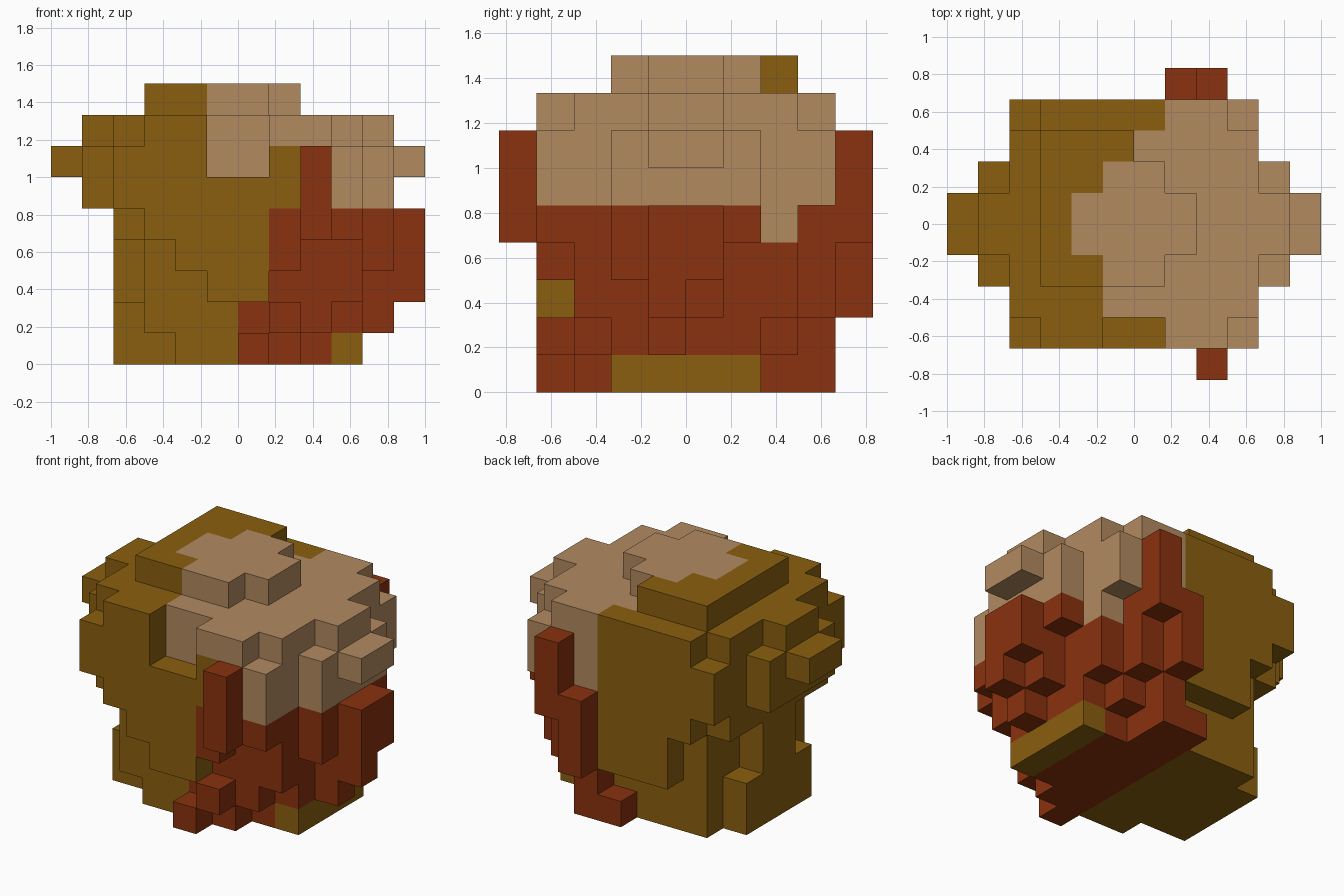
import bpy
import bmesh

cube = bpy.data.objects.get("Cube")
if cube:
    bpy.data.objects.remove(cube, do_unlink=True)

U = 1 / 6  # edge of one block


def material(name, rgb):
    m = bpy.data.materials.new(name)
    m.use_nodes = True
    m.diffuse_color = (*rgb, 1)
    m.node_tree.nodes["Principled BSDF"].inputs["Base Color"].default_value = (*rgb, 1)
    return m


OCHRE = material("ochre", (0.254, 0.114, 0.0048))
TAN = material("tan", (0.445, 0.254, 0.117))
RUST = material("rust", (0.254, 0.032, 0.0044))


def blocks(x0, x1, y0, y1, z0, z1):
    return {(x, y, z) for x in range(x0, x1) for y in range(y0, y1) for z in range(z0, z1)}


def fill(cells, boxes):
    for b in boxes:
        cells |= blocks(*b)


# Each box is x0, x1, y0, y1, z0, z1 in block units
BASE = [
    (-3, 2, -2, 3, 0, 1), (-4, 4, -2, 2, 0, 2), (-2, 2, -3, -2, 0, 1),
    (0, 1, -4, -3, 0, 1), (0, 2, 3, 4, 0, 1),
    (-3, 3, -3, 3, 1, 2), (1, 2, -4, -3, 1, 2), (1, 2, 3, 4, 1, 2),
]
MIDDLE = [
    (-3, 4, -3, 3, 2, 4), (-4, -3, -1, 1, 2, 4), (-4, 4, -3, 3, 4, 5),
    (-1, 1, -4, -3, 2, 3), (-2, 2, -4, -3, 3, 4), (-3, 4, -4, -3, 4, 5),
    (-2, 3, 3, 4, 2, 4), (-3, 3, 3, 4, 4, 5),
]
SIDE_LUMPS = [
    (4, 5, -1, 0, 1, 2), (4, 5, -1, 1, 2, 3), (4, 5, -2, 1, 3, 4), (4, 5, -2, 2, 4, 5),
    (5, 6, -1, 0, 2, 3), (5, 6, -1, 1, 3, 5),
]
TOP = [
    (-4, 4, -4, 4, 5, 7), (-5, 5, -2, 2, 5, 7), (-6, 6, -1, 1, 6, 7),
    (-4, 4, -3, 3, 7, 8), (-3, 3, -4, 4, 7, 8), (-5, 5, -1, 1, 7, 8),
    (-3, 1, -2, 2, 8, 9), (1, 2, -1, 1, 8, 9), (-3, 0, 2, 3, 8, 9),
]
COLUMNS = [(2, 3, -5, -4, 4, 7), (2, 3, 4, 5, 4, 7), (1, 2, 4, 5, 2, 5)]

solid = set()
for group in (BASE, MIDDLE, SIDE_LUMPS, TOP):
    fill(solid, group)
solid -= blocks(-1, 1, -4, -3, 6, 8)  # notch in the front
columns = set()
fill(columns, COLUMNS)
solid |= columns


def colour(cell):
    x, y, z = cell
    if cell in columns:
        return RUST
    if z == 0:
        return RUST if 0 <= x < 3 else OCHRE
    if z == 1:
        return RUST if x >= (0 if y < 0 else 1) else OCHRE
    if z < 5:
        if cell == (3, 2, 4):
            return TAN
        return RUST if x >= 1 else OCHRE
    # Tan cap, with a stepped edge from front to back
    if z == 8:
        edge = {-2: -1, -1: -2, 0: -2, 1: -1}.get(y, 0)
    elif y == -4:
        edge = 1 if z == 7 else 2
    else:
        edge = {2: 0, 3: 1}.get(y, -1)
    return TAN if x >= edge else OCHRE


def shell(name, mat):
    """Outer faces of all blocks of one colour, merged into flat panels."""
    bm = bmesh.new()
    verts = {}

    def vert(p):
        if p not in verts:
            verts[p] = bm.verts.new([c * U for c in p])
        return verts[p]

    for cell in solid:
        if colour(cell) != mat:
            continue
        for axis in range(3):
            for side in (0, 1):
                near = list(cell)
                near[axis] += 2 * side - 1
                if tuple(near) in solid:
                    continue
                ring = []
                for a, b in ((0, 0), (1, 0), (1, 1), (0, 1)):
                    p = list(cell)
                    p[axis] += side
                    p[(axis + 1) % 3] += a
                    p[(axis + 2) % 3] += b
                    ring.append(vert(tuple(p)))
                bm.faces.new(ring if side else ring[::-1])
    bmesh.ops.dissolve_limit(bm, angle_limit=0.01, verts=bm.verts[:], edges=bm.edges[:])
    mesh = bpy.data.meshes.new(name)
    bm.to_mesh(mesh)
    bm.free()
    mesh.materials.append(mat)
    obj = bpy.data.objects.new(name, mesh)
    bpy.context.collection.objects.link(obj)


shell("ochre_body", OCHRE)
shell("tan_cap", TAN)
shell("rust_side", RUST)
